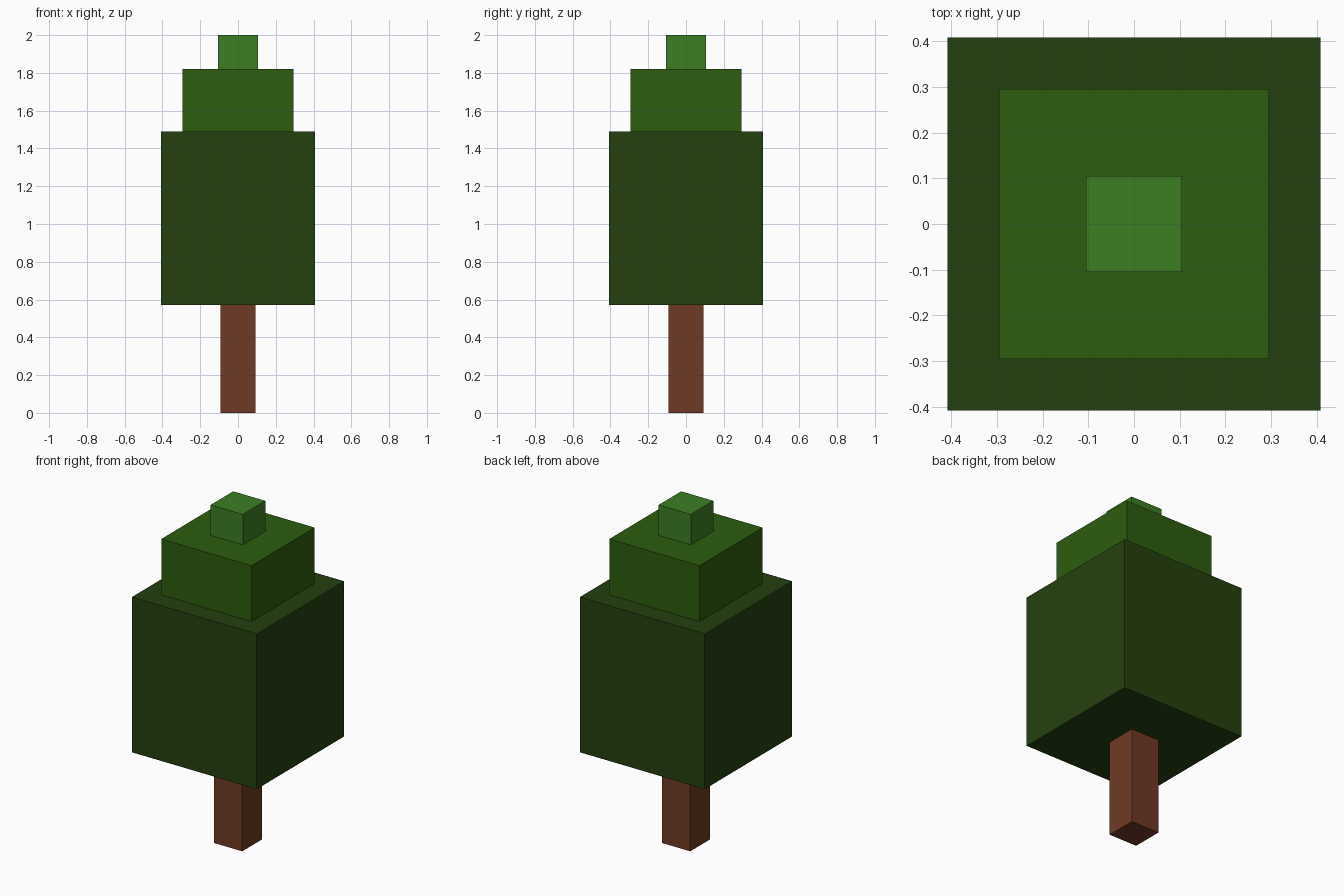
import bpy

if "Cube" in bpy.data.objects:
    bpy.data.objects.remove(bpy.data.objects["Cube"])


def linear(c):
    c /= 255
    return c / 12.92 if c <= 0.04045 else ((c + 0.055) / 1.055) ** 2.4


def make_block(name, half, z0, z1, mat_name, rgb):
    """Square block centred on the z axis, from z0 to z1, in one flat colour."""
    bpy.ops.mesh.primitive_cube_add(size=1, location=(0, 0, (z0 + z1) / 2))
    ob = bpy.context.object
    ob.name = name
    ob.scale = (half * 2, half * 2, z1 - z0)
    bpy.ops.object.transform_apply(location=False, rotation=False, scale=True)
    mat = bpy.data.materials.new(mat_name)
    mat.diffuse_color = (*map(linear, rgb), 1)
    mat.use_nodes = True
    mat.node_tree.nodes["Principled BSDF"].inputs["Base Color"].default_value = mat.diffuse_color
    ob.data.materials.append(mat)


# Trunk, then three foliage tiers stacked upward
make_block("trunk", 0.0925, 0.0, 0.572, "bark brown", (112, 58, 36))
make_block("lower_foliage", 0.408, 0.572, 1.49, "dark green", (36, 64, 15))
make_block("middle_foliage", 0.295, 1.49, 1.82, "leaf green", (45, 93, 14))
make_block("top_foliage", 0.105, 1.82, 2.0, "light green", (60, 126, 35))
